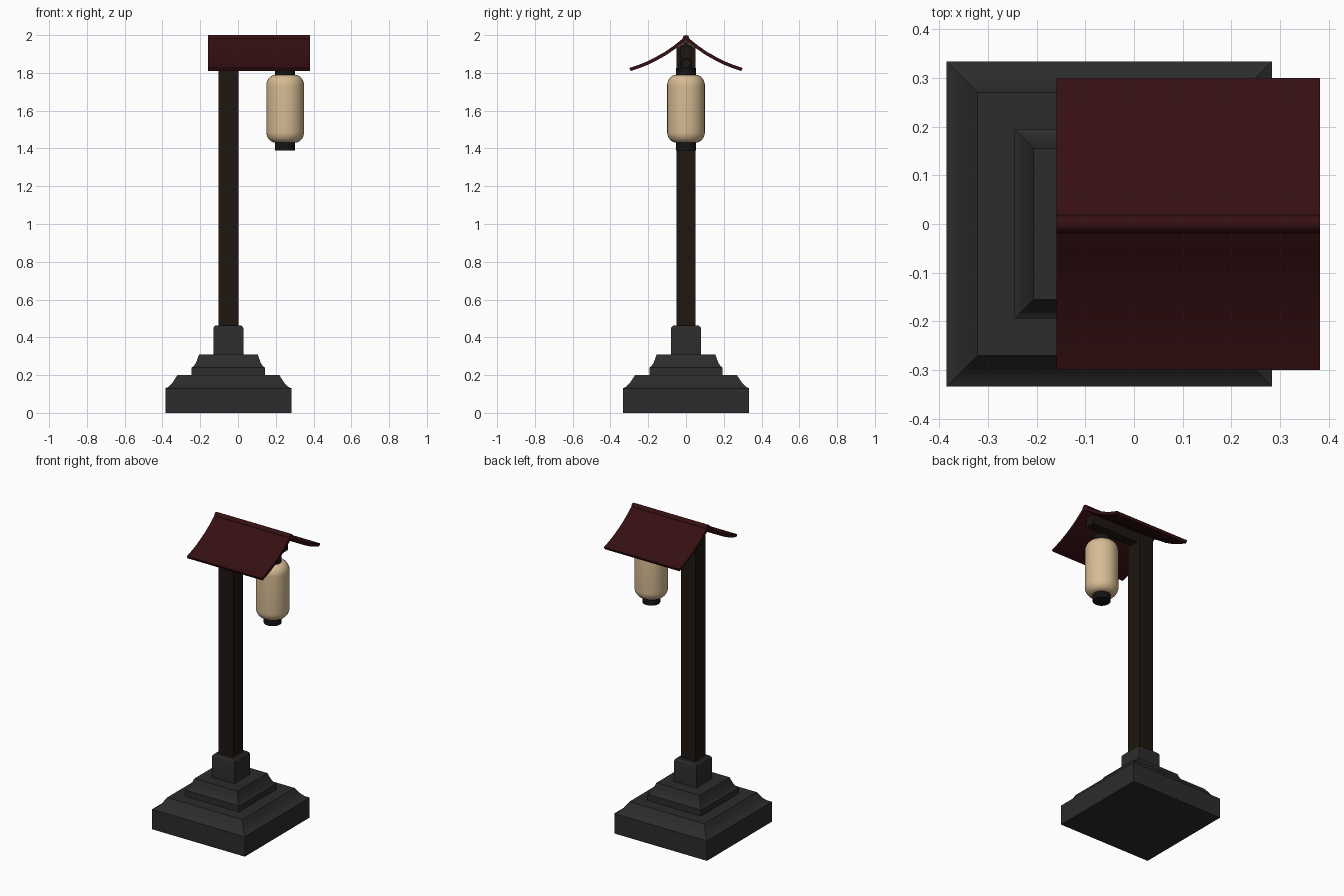
import bpy, bmesh, math

if "Cube" in bpy.data.objects:
    bpy.data.objects.remove(bpy.data.objects["Cube"])

def material(name, rgb):
    m = bpy.data.materials.new(name)
    m.diffuse_color = (*rgb, 1)
    m.use_nodes = True
    m.node_tree.nodes["Principled BSDF"].inputs["Base Color"].default_value = m.diffuse_color
    return m

STONE = material("dark_stone", (0.025, 0.025, 0.025))
WOOD = material("dark_wood", (0.013, 0.008, 0.005))
RED = material("roof_red", (0.036, 0.005, 0.006))
PAPER = material("paper", (0.68, 0.5, 0.29))
BLACK = material("black", (0.007, 0.007, 0.007))

def finish(name, bm, mat, smooth=None):
    bmesh.ops.recalc_face_normals(bm, faces=bm.faces)
    me = bpy.data.meshes.new(name)
    bm.to_mesh(me)
    bm.free()
    ob = bpy.data.objects.new(name, me)
    bpy.context.collection.objects.link(ob)
    me.materials.append(mat)
    if smooth:
        bpy.ops.object.select_all(action='DESELECT')
        ob.select_set(True)
        bpy.context.view_layer.objects.active = ob
        bpy.ops.object.shade_smooth_by_angle(angle=math.radians(smooth))
    return ob

def loft(name, rings, mat, smooth=None):
    """Skin a list of closed rings and cap both ends."""
    bm = bmesh.new()
    rows = [[bm.verts.new(p) for p in r] for r in rings]
    n = len(rows[0])
    for a, b in zip(rows, rows[1:]):
        for i in range(n):
            j = (i + 1) % n
            bm.faces.new((a[i], a[j], b[j], b[i]))
    bm.faces.new(rows[0])
    bm.faces.new(rows[-1])
    return finish(name, bm, mat, smooth)

def square_tier(name, profile, mat, cx=-0.051):
    rings = [[(cx + sx * h, sy * h, z) for sx, sy in ((-1, -1), (1, -1), (1, 1), (-1, 1))]
             for h, z in profile]
    return loft(name, rings, mat, 25)

def turned(name, profile, mat, cx=0.25, n=32):
    rings = [[(cx + r * math.cos(2 * math.pi * i / n), r * math.sin(2 * math.pi * i / n), z)
              for i in range(n)] for r, z in profile]
    return loft(name, rings, mat, 40)

def extrude_x(name, section, x0, x1, mat, smooth=None):
    return loft(name, [[(x, y, z) for y, z in section] for x in (x0, x1)], mat, smooth)

# Stepped stone base
square_tier("base_lower", [(0.334, 0), (0.334, 0.13), (0.318, 0.137), (0.297, 0.158),
                           (0.284, 0.178), (0.27, 0.2)], STONE)
square_tier("base_middle", [(0.194, 0.19), (0.194, 0.24), (0.184, 0.246), (0.171, 0.266),
                            (0.163, 0.287), (0.155, 0.31)], STONE)
square_tier("base_socket", [(0.08, 0.3), (0.08, 0.445), (0.077, 0.454), (0.069, 0.462)], STONE)

# Post with a gabled top that meets the roof
extrude_x("post", [(-0.051, 0.45), (0.051, 0.45), (0.051, 1.93), (0, 1.965), (-0.051, 1.93)],
          -0.104, 0.002, WOOD)

# Horizontal beam carrying the lantern
extrude_x("lantern_beam", [(-0.03, 1.875), (0.03, 1.875), (0.03, 1.94), (-0.03, 1.94)],
          -0.02, 0.34, WOOD)

# Curved gable roof: one slope's top line, offset for thickness and mirrored
slope = [(0.018, 1.981), (0.06, 1.947), (0.11, 1.912), (0.16, 1.884),
         (0.21, 1.859), (0.255, 1.841), (0.3, 1.826)]
under = [(y - 0.008, z - 0.016) for y, z in slope[1:]]
half = slope + under[::-1]
section = ([(-y, z) for y, z in slope[::-1]] + [(0, 1.99)] + slope
           + under[::-1] + [(0, 1.966)] + [(-y, z) for y, z in under])
extrude_x("roof", section, -0.159, 0.382, RED, 30)

# Rounded ridge cap
ridge = [(0.018 * math.cos(math.pi * i / 8), 1.982 + 0.018 * math.sin(math.pi * i / 8))
         for i in range(9)]
extrude_x("ridge_cap", ridge, -0.159, 0.382, RED, 40)

# Paper lantern body with rounded ends
corner = [(0.05 + 0.05 * math.sin(a), 0.058 * math.cos(a))
          for a in (math.pi / 16 * i for i in range(9))]
body = [(r, 1.732 + dz) for r, dz in corner] + [(r, 1.488 - dz) for r, dz in corner[::-1]]
turned("lantern_body", body, PAPER)

# Lantern end caps
for name, z0, z1 in (("lantern_cap_bottom", 1.39, 1.435), ("lantern_cap_top", 1.785, 1.825)):
    turned(name, [(0.053, z0), (0.053, z1)], BLACK)

# Hanging ring between cap and beam
bpy.ops.mesh.primitive_torus_add(location=(0.25, 0, 1.85), rotation=(0, math.pi / 2, 0),
                                 major_radius=0.027, minor_radius=0.006,
                                 major_segments=24, minor_segments=8)
ring = bpy.context.object
ring.name = "hanging_ring"
ring.data.materials.append(BLACK)
bpy.ops.object.shade_smooth()
